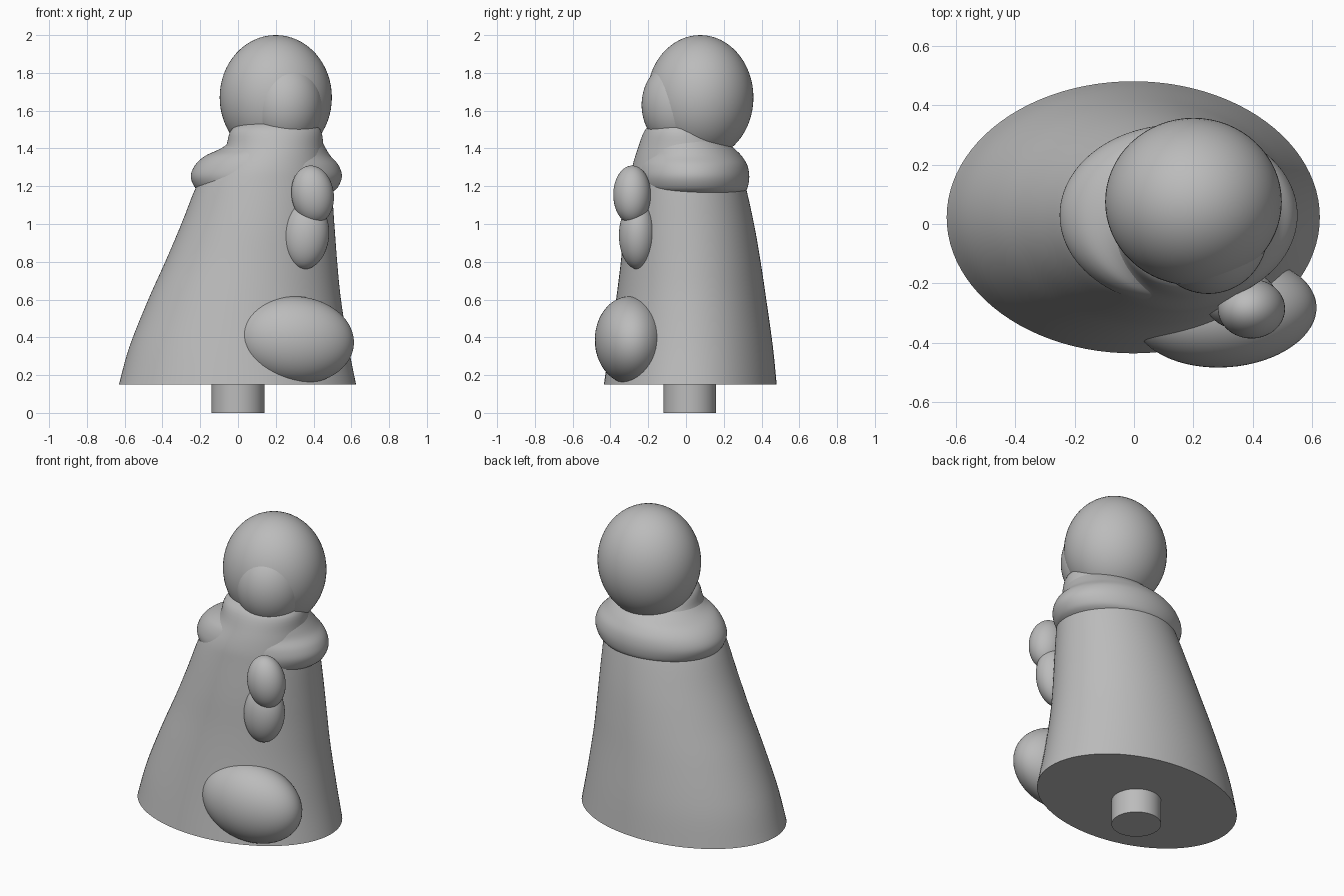
import bpy, bmesh, math

cube = bpy.data.objects.get("Cube")
if cube:
    bpy.data.objects.remove(cube)

# One plain grey for the whole figurine
grey = bpy.data.materials.new("plain_grey")
grey.use_nodes = True
grey.diffuse_color = (0.5, 0.5, 0.5, 1)
grey.node_tree.nodes["Principled BSDF"].inputs["Base Color"].default_value = (0.5, 0.5, 0.5, 1)


def finish(obj, name):
    obj.name = obj.data.name = name
    obj.data.materials.append(grey)
    bpy.ops.object.select_all(action="DESELECT")
    obj.select_set(True)
    bpy.context.view_layer.objects.active = obj
    bpy.ops.object.transform_apply(location=False, rotation=True, scale=True)
    bpy.ops.object.shade_smooth_by_angle(angle=math.radians(50))
    return obj


def spline(a, b, c, d, t):
    """Smooth interpolation from b to c."""
    return b + 0.5 * t * (c - a + t * (2 * a - 5 * b + 4 * c - d + t * (3 * (b - c) + d - a)))


def loft(name, sections, segments=96, steps=5):
    """Skin elliptical sections given as (z, left, right, front, back)."""
    rows = []
    last = len(sections) - 1
    for i in range(last):
        near = [sections[max(0, min(last, i + k))] for k in (-1, 0, 1, 2)]
        rows += [[spline(*v, s / steps) for v in zip(*near)] for s in range(steps)]
    rows.append(sections[-1])
    bm = bmesh.new()
    rings = []
    for z, left, right, front, back in rows:
        ring = []
        for k in range(segments):
            a = math.tau * k / segments
            x = (left + right) / 2 + (right - left) / 2 * math.cos(a)
            y = (front + back) / 2 + (back - front) / 2 * math.sin(a)
            ring.append(bm.verts.new((x, y, z)))
        rings.append(ring)
    for low, high in zip(rings, rings[1:]):
        for k in range(segments):
            n = (k + 1) % segments
            bm.faces.new((low[k], low[n], high[n], high[k]))
    bm.faces.new(rings[0][::-1])
    bm.faces.new(rings[-1])
    mesh = bpy.data.meshes.new(name)
    bm.to_mesh(mesh)
    bm.free()
    obj = bpy.data.objects.new(name, mesh)
    bpy.context.collection.objects.link(obj)
    return finish(obj, name)


def blob(name, centre, radii, tilt=(0, 0, 0)):
    bpy.ops.mesh.primitive_uv_sphere_add(
        segments=64, ring_count=32, radius=1, location=centre,
        rotation=[math.radians(t) for t in tilt])
    obj = bpy.context.object
    obj.scale = radii
    return finish(obj, name)


# Flared robe leaning to one side and rising to the throat
loft("robe", [
    (0.15, -0.63, 0.625, -0.435, 0.48),
    (0.35, -0.575, 0.585, -0.405, 0.46),
    (0.6, -0.475, 0.545, -0.37, 0.425),
    (0.8, -0.385, 0.525, -0.345, 0.395),
    (1.0, -0.3, 0.51, -0.325, 0.36),
    (1.2, -0.22, 0.495, -0.3, 0.315),
    (1.3, -0.155, 0.475, -0.285, 0.28),
    (1.4, -0.07, 0.455, -0.255, 0.24),
    (1.5, -0.035, 0.435, -0.215, 0.16),
    (1.55, 0.05, 0.36, -0.15, 0.1),
])

# Rounded collar roll around the shoulders
loft("collar", [
    (1.16, -0.18, 0.48, -0.23, 0.3),
    (1.19, -0.225, 0.525, -0.26, 0.325),
    (1.25, -0.25, 0.55, -0.275, 0.335),
    (1.31, -0.228, 0.533, -0.27, 0.325),
    (1.36, -0.175, 0.49, -0.255, 0.295),
    (1.4, -0.09, 0.465, -0.24, 0.255),
    (1.45, -0.02, 0.44, -0.22, 0.2),
])

# Head with a slight swelling for the face
blob("head", (0.2, 0.075, 1.67), (0.297, 0.282, 0.33))
blob("face", (0.25, -0.03, 1.63), (0.2, 0.205, 0.24))

# Hands held one above the other, and the raised knee
blob("upper_hand", (0.395, -0.285, 1.155), (0.112, 0.1, 0.155), (0, -8, 0))
blob("lower_hand", (0.36, -0.255, 0.94), (0.122, 0.1, 0.18), (0, 6, 0))
blob("knee", (0.305, -0.295, 0.385), (0.31, 0.187, 0.232), (0, 5, 4))

# Mounting peg under the base
bpy.ops.mesh.primitive_cylinder_add(vertices=64, radius=0.14, depth=0.17, location=(0, 0.02, 0.085))
finish(bpy.context.object, "mounting_peg")
